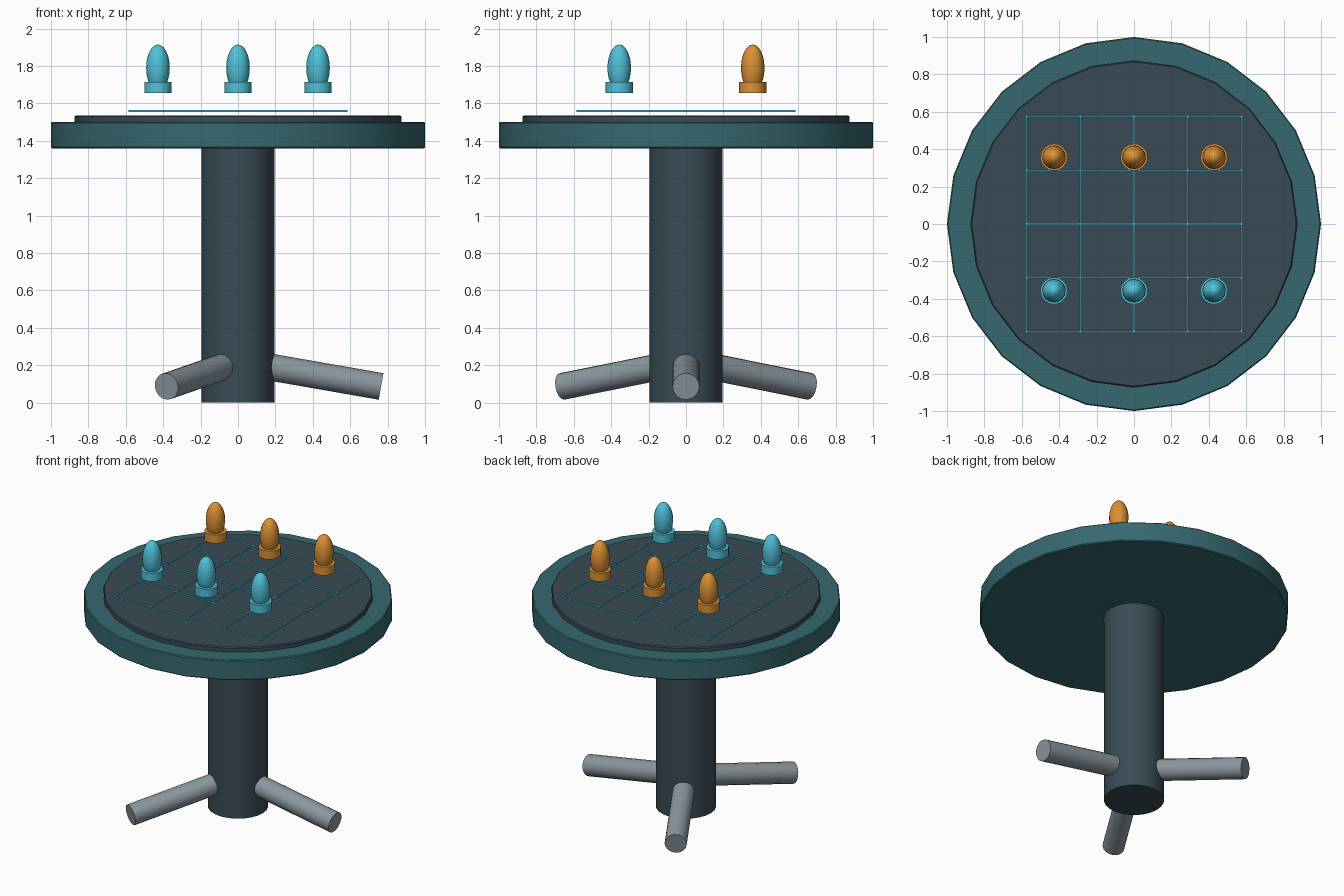
import bpy, math
from mathutils import Vector

if "Cube" in bpy.data.objects:
    bpy.data.objects.remove(bpy.data.objects["Cube"])


def material(name, rgb):
    m = bpy.data.materials.new(name)
    lin = [((c / 255 + 0.055) / 1.055) ** 2.4 for c in rgb]
    m.diffuse_color = (*lin, 1)
    m.use_nodes = True
    m.node_tree.nodes["Principled BSDF"].inputs["Base Color"].default_value = m.diffuse_color
    return m


TEAL = material("teal", (54, 104, 112))
SLATE = material("slate", (56, 75, 85))
GREY = material("grey", (138, 151, 159))
CYAN = material("cyan", (80, 192, 217))
ORANGE = material("orange", (219, 145, 52))


def finish(name, mat, bevel=0):
    ob = bpy.context.object
    ob.name = name
    ob.data.materials.append(mat)
    if bevel:
        mod = ob.modifiers.new("edge", "BEVEL")
        mod.width, mod.segments = bevel, 1
        mod.limit_method = "ANGLE"
        mod.angle_limit = math.radians(60)
    bpy.ops.object.shade_smooth_by_angle(angle=math.radians(35))
    return ob


def disc(name, mat, r, z0, z1, sides, x=0, y=0, bevel=0):
    bpy.ops.mesh.primitive_cylinder_add(vertices=sides, radius=r, depth=z1 - z0,
                                        location=(x, y, (z0 + z1) / 2))
    return finish(name, mat, bevel)


def rod(name, mat, a, b, r, sides):
    a, b = Vector(a), Vector(b)
    bpy.ops.mesh.primitive_cylinder_add(vertices=sides, radius=r, depth=(b - a).length,
                                        location=(a + b) / 2)
    bpy.context.object.rotation_euler = (b - a).to_track_quat("Z", "Y").to_euler()
    return finish(name, mat)


# Column and round top with an inset playing surface
disc("column", SLATE, 0.195, 0, 1.37, 24)
disc("table_top", TEAL, 1.0, 1.36, 1.502, 24, bevel=0.006)
disc("board_surface", SLATE, 0.873, 1.495, 1.535, 24, bevel=0.006)

# Three sloping feet
for i in range(3):
    t = math.radians(120 * i)
    c, s = math.cos(t), math.sin(t)
    rod(f"foot_{i + 1}", GREY, (0.1 * c, 0.1 * s, 0.203), (0.765 * c, 0.765 * s, 0.087), 0.072, 16)

# Floating grid lines
for i in range(-2, 3):
    p = i * 0.287
    for axis, loc, size in (("x", (0, p, 1.56), (1.17, 0.009, 0.009)),
                            ("y", (p, 0, 1.56), (0.009, 1.17, 0.009))):
        bpy.ops.mesh.primitive_cube_add(size=1, location=loc)
        bpy.context.object.scale = size
        finish(f"grid_line_{axis}_{i + 3}", CYAN)

# Two rows of game pieces
for side, y, mat in (("front", -0.357, CYAN), ("back", 0.357, ORANGE)):
    for i in (-1, 0, 1):
        x = i * 0.428
        disc(f"{side}_piece_base_{i + 2}", mat, 0.073, 1.655, 1.715, 16, x, y)
        bpy.ops.mesh.primitive_uv_sphere_add(segments=16, ring_count=12, radius=1,
                                             location=(x, y, 1.79))
        bpy.context.object.scale = (0.063, 0.063, 0.125)
        finish(f"{side}_piece_body_{i + 2}", mat)
